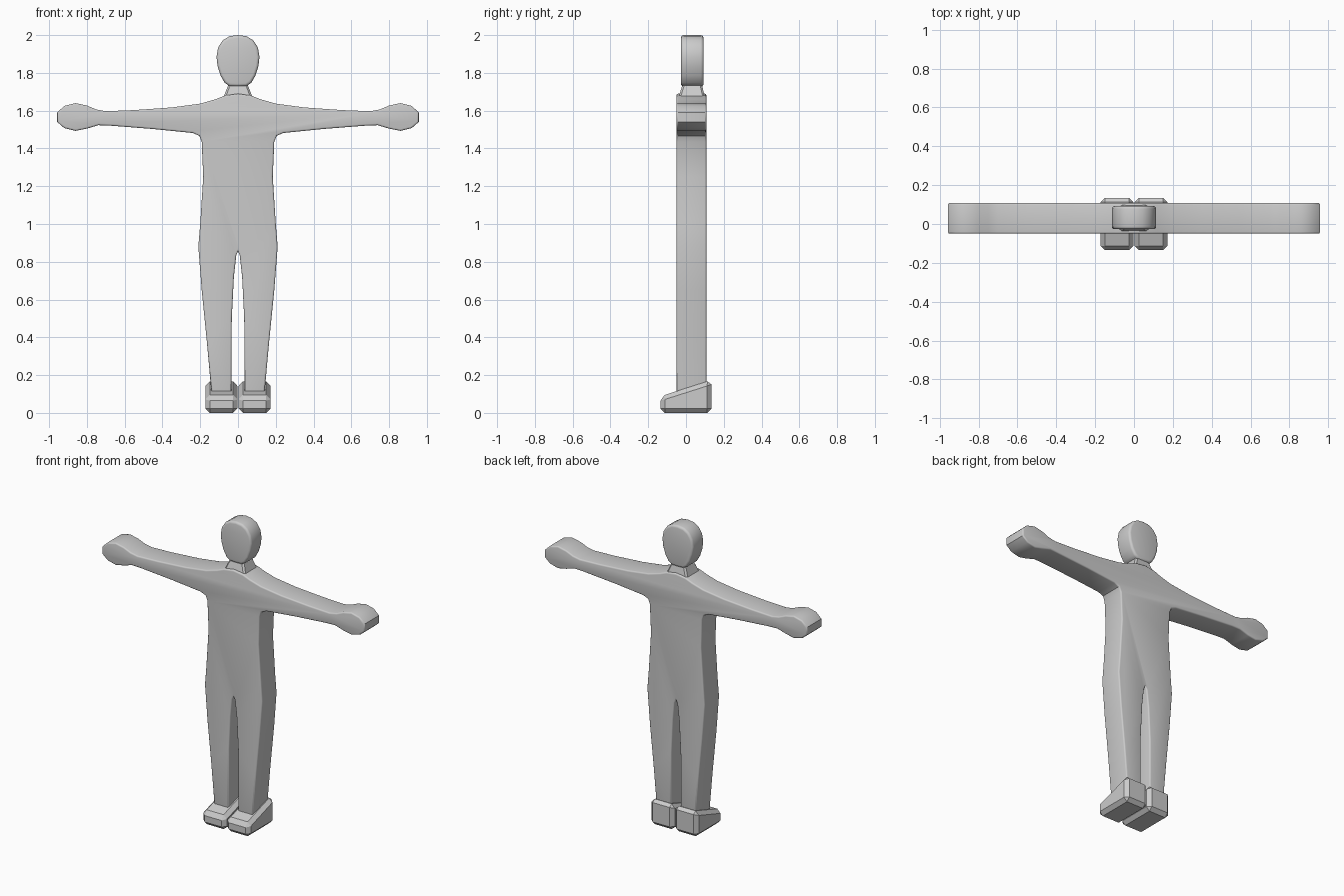
import bpy, bmesh

if "Cube" in bpy.data.objects:
    bpy.data.objects.remove(bpy.data.objects["Cube"])

grey = bpy.data.materials.new("light_grey")
grey.diffuse_color = (0.6, 0.6, 0.6, 1)
grey.use_nodes = True
grey.node_tree.nodes["Principled BSDF"].inputs["Base Color"].default_value = grey.diffuse_color


def add_mesh(name, verts, faces, smooth=True):
    mesh = bpy.data.meshes.new(name)
    mesh.from_pydata(verts, [], faces)
    bm = bmesh.new()
    bm.from_mesh(mesh)
    bmesh.ops.recalc_face_normals(bm, faces=bm.faces)
    bm.to_mesh(mesh)
    bm.free()
    mesh.materials.append(grey)
    obj = bpy.data.objects.new(name, mesh)
    bpy.context.collection.objects.link(obj)
    return obj


def extrude(name, ring_a, ring_b, width, segments, rim_only=True):
    """Join two matching outlines into a slab and round its rim."""
    n = len(ring_a)
    faces = [list(range(n)), list(range(2 * n - 1, n - 1, -1))]
    faces += [[i, (i + 1) % n, n + (i + 1) % n, n + i] for i in range(n)]
    obj = add_mesh(name, ring_a + ring_b, faces)
    bm = bmesh.new()
    bm.from_mesh(obj.data)
    edges = [e for e in bm.edges
             if not rim_only or any(len(f.verts) == n and n > 4 for f in e.link_faces)]
    bmesh.ops.bevel(bm, geom=edges, offset=width, segments=segments,
                    profile=0.5, affect='EDGES', clamp_overlap=True)
    bm.to_mesh(obj.data)
    bm.free()
    return obj


def slab(name, half, y0, y1, width):
    """Mirror a half outline (x, z), then extrude it along y."""
    outline = half + [(-x, z) for x, z in reversed(half) if x > 0]
    obj = extrude(name, [(x, y0, z) for x, z in outline],
                  [(x, y1, z) for x, z in outline], width, 3)
    bpy.ops.object.select_all(action='DESELECT')
    bpy.context.view_layer.objects.active = obj
    obj.select_set(True)
    bpy.ops.object.shade_smooth_by_angle(angle=0.6)
    return obj


# Torso, arms, hands and legs: one flat figure
slab("body", [
    (0, 1.69), (0.07, 1.68), (0.12, 1.66), (0.20, 1.637), (0.35, 1.617),
    (0.55, 1.603), (0.70, 1.597), (0.75, 1.606), (0.80, 1.627), (0.86, 1.64),
    (0.92, 1.625), (0.957, 1.59), (0.957, 1.54), (0.92, 1.508), (0.86, 1.493),
    (0.80, 1.505), (0.74, 1.523), (0.68, 1.521), (0.45, 1.503), (0.24, 1.482),
    (0.205, 1.467), (0.192, 1.435), (0.184, 1.25), (0.20, 1.0), (0.21, 0.88),
    (0.192, 0.65), (0.165, 0.38), (0.14, 0.10), (0.035, 0.10), (0.033, 0.50),
    (0.022, 0.72), (0.009, 0.835), (0, 0.855)], -0.05, 0.108, 0.02)

# Head: flat rounded egg
slab("head", [
    (0, 2.0), (0.045, 1.994), (0.08, 1.973), (0.105, 1.935), (0.114, 1.885),
    (0.108, 1.835), (0.092, 1.785), (0.07, 1.747), (0.045, 1.73), (0, 1.728)],
    -0.027, 0.093, 0.015)

# Neck: tapered block running into the chest
extrude("neck",
        [(-0.085, -0.046, 1.65), (0.085, -0.046, 1.65),
         (0.085, 0.104, 1.65), (-0.085, 0.104, 1.65)],
        [(-0.05, -0.018, 1.74), (0.05, -0.018, 1.74),
         (0.05, 0.084, 1.74), (-0.05, 0.084, 1.74)], 0.01, 1, False)

# Feet: wedge blocks with chamfered edges
wedge = [(-0.135, 0), (-0.135, 0.088), (0.135, 0.174), (0.135, 0)]
for side, s in (("left", 1), ("right", -1)):
    extrude(side + "_foot", [(s * 0.003, y, z) for y, z in wedge],
            [(s * 0.172, y, z) for y, z in wedge], 0.023, 1, False)
